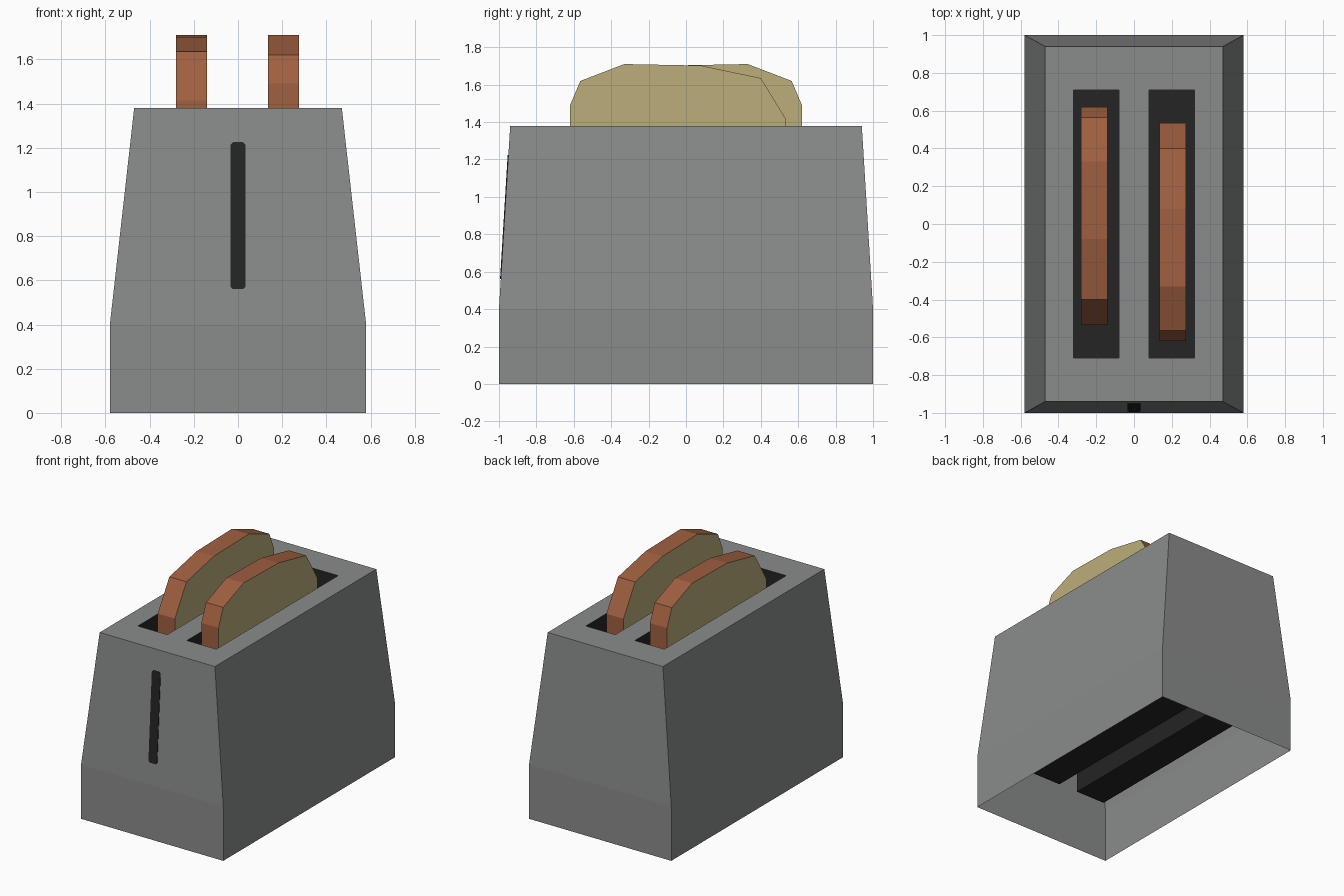
import bpy, bmesh, math

cube = bpy.data.objects.get("Cube")
if cube:
    bpy.data.objects.remove(cube, do_unlink=True)


def material(name, rgb):
    m = bpy.data.materials.new(name)
    m.use_nodes = True
    m.diffuse_color = (*rgb, 1)
    m.node_tree.nodes["Principled BSDF"].inputs["Base Color"].default_value = (*rgb, 1)
    return m


steel = material("grey_metal", (0.255, 0.265, 0.258))
black = material("black_slot", (0.018, 0.018, 0.018))
crumb = material("bread_crumb", (0.50, 0.42, 0.195))
crust = material("bread_crust", (0.35, 0.115, 0.05))


def add_object(name, bm, mats):
    mesh = bpy.data.meshes.new(name)
    bm.to_mesh(mesh)
    bm.free()
    for m in mats:
        mesh.materials.append(m)
    ob = bpy.data.objects.new(name, mesh)
    bpy.context.collection.objects.link(ob)
    return ob


def prism(name, outline, thickness, mats):
    """Outline in y and z, extruded along x; rim faces take the last material."""
    bm = bmesh.new()
    face = bm.faces.new([bm.verts.new((-thickness / 2, y, z)) for y, z in outline])
    ext = bmesh.ops.extrude_face_region(bm, geom=[face], use_keep_orig=True)
    moved = [g for g in ext["geom"] if isinstance(g, bmesh.types.BMVert)]
    bmesh.ops.translate(bm, verts=moved, vec=(thickness, 0, 0))
    bmesh.ops.recalc_face_normals(bm, faces=bm.faces)
    bm.normal_update()
    for f in bm.faces:
        f.material_index = len(mats) - 1 if abs(f.normal.x) < 0.5 else 0
    return add_object(name, bm, mats)


# Body: top panel as a grid whose two long cells become the bread slots
xs = [-0.47, -0.32, -0.08, 0.08, 0.32, 0.47]
ys = [-0.94, -0.71, 0.71, 0.94]
bm = bmesh.new()
grid = [[bm.verts.new((x, y, 1.38)) for y in ys] for x in xs]
slots = []
for i in range(5):
    for j in range(3):
        f = bm.faces.new((grid[i][j], grid[i + 1][j], grid[i + 1][j + 1], grid[i][j + 1]))
        if j == 1 and i in (1, 3):
            slots.append(f)

# Sloping upper walls, then straight lower walls, open underneath
rim = [e for e in bm.edges if e.is_boundary]
for z, sx, sy in ((0.4, 0.58 / 0.47, 1 / 0.94), (0, 1, 1)):
    ext = bmesh.ops.extrude_edge_only(bm, edges=rim)["geom"]
    for v in (g for g in ext if isinstance(g, bmesh.types.BMVert)):
        v.co = (v.co.x * sx, v.co.y * sy, z)
    rim = [g for g in ext if isinstance(g, bmesh.types.BMEdge)
           and all(abs(v.co.z - z) < 1e-5 for v in g.verts)]

# Bread slots sunk as closed black pockets
for floor in bmesh.ops.extrude_discrete_faces(bm, faces=slots)["faces"]:
    for v in floor.verts:
        v.co.z = 0.24
    floor.material_index = 1
    for e in floor.edges:
        for side in e.link_faces:
            side.material_index = 1
bmesh.ops.recalc_face_normals(bm, faces=bm.faces)
add_object("toaster_body", bm, [steel, black])

# Lever slot: thin plate following the slope of the front
w, h, c = 0.035, 0.333, 0.012
octagon = [(-w, -h + c), (-w + c, -h), (w - c, -h), (w, -h + c),
           (w, h - c), (w - c, h), (-w + c, h), (-w, h - c)]
lever = prism("lever_slot", octagon, 0.008, [black])
lever.location = (0, -0.9698, 0.8925)
lever.rotation_euler = (0, math.atan(0.06 / 0.98), math.pi / 2)

# Two bread slices, the second turned half way round
slice_outline = [(-0.62, 0.55), (0.535, 0.55), (0.535, 1.415), (0.40, 1.635), (0.08, 1.702),
                 (-0.33, 1.71), (-0.565, 1.62), (-0.62, 1.49)]
for name, x, turn in (("left_toast", 0.205, 0), ("right_toast", -0.21, math.pi)):
    toast = prism(name, slice_outline, 0.14, [crumb, crust])
    toast.location.x = x
    toast.rotation_euler.z = turn
